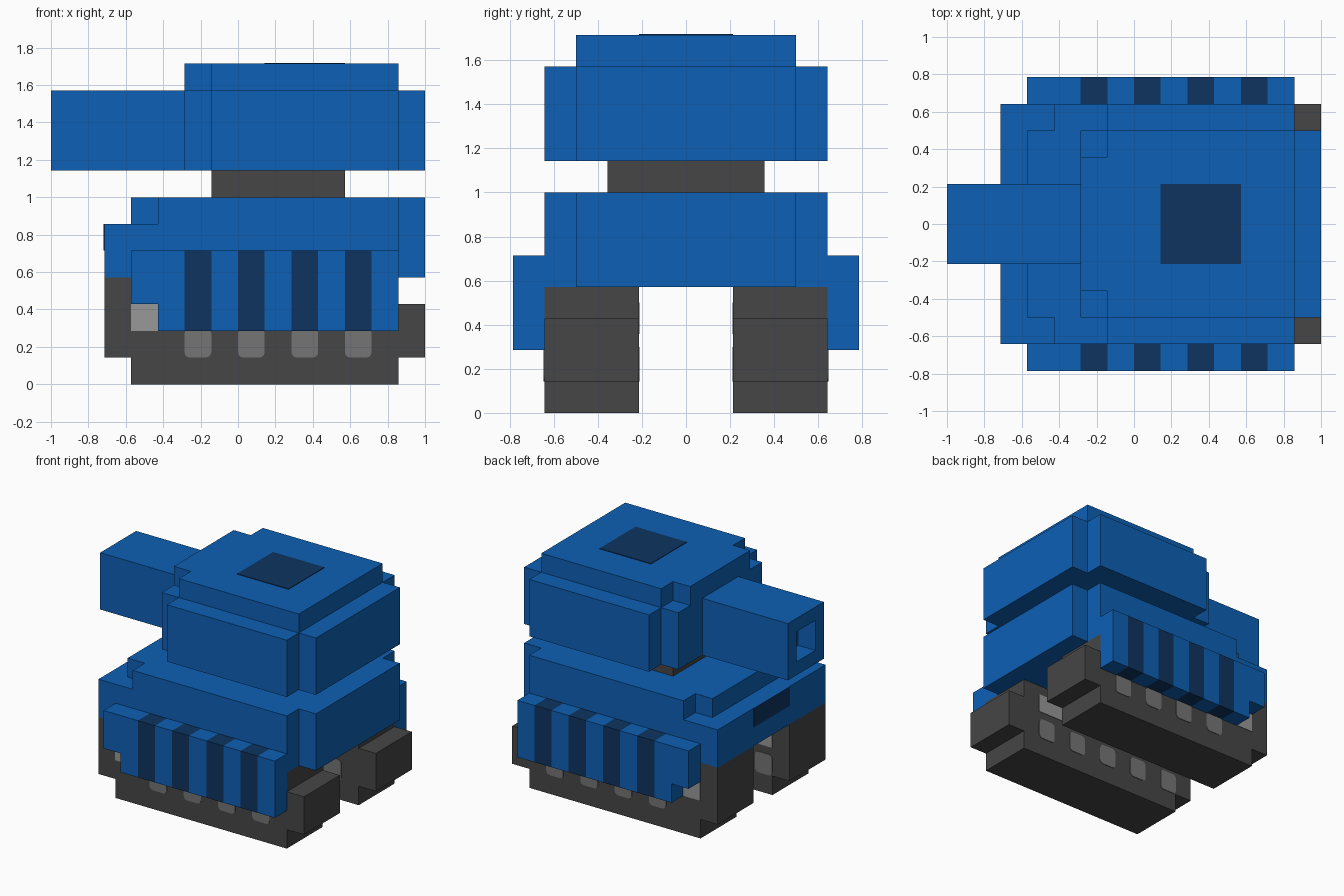
import bpy, bmesh

cube = bpy.data.objects.get("Cube")
if cube:
    bpy.data.objects.remove(cube, do_unlink=True)

U = 1 / 7          # one block of the model
PLATE = 0.03       # thickness of painted plates, in blocks


def material(name, rgb):
    lin = [((c / 255 + 0.055) / 1.055) ** 2.4 if c > 10 else c / 255 / 12.92 for c in rgb]
    m = bpy.data.materials.new(name)
    m.use_nodes = True
    m.diffuse_color = (*lin, 1)
    m.node_tree.nodes["Principled BSDF"].inputs["Base Color"].default_value = (*lin, 1)
    return m


BLUE = material("armour blue", (13, 96, 181))
NAVY = material("dark navy", (13, 52, 96))
DARK = material("track grey", (70, 70, 70))
WHEEL = material("wheel grey", (117, 117, 117))
LIGHT = material("light grey", (152, 152, 152))


def finish(name, bm, *mats):
    bmesh.ops.recalc_face_normals(bm, faces=bm.faces)
    bmesh.ops.scale(bm, vec=(U, U, U), verts=bm.verts)
    me = bpy.data.meshes.new(name)
    bm.to_mesh(me)
    bm.free()
    for m in mats:
        me.materials.append(m)
    ob = bpy.data.objects.new(name, me)
    bpy.context.collection.objects.link(ob)
    return ob


def prism(points, offset):
    """Extrude a closed outline along an offset vector."""
    bm = bmesh.new()
    face = bm.faces.new([bm.verts.new(p) for p in points])
    ext = bmesh.ops.extrude_face_region(bm, geom=[face])
    bmesh.ops.translate(bm, vec=offset, verts=[v for v in ext["geom"] if isinstance(v, bmesh.types.BMVert)])
    return bm


def box(x0, x1, y0, y1, z0, z1):
    return prism([(x0, y0, z0), (x1, y0, z0), (x1, y1, z0), (x0, y1, z0)], (0, 0, z1 - z0))


def slab(name, half, z0, z1, mat):
    """Flat layer whose plan is one half outline mirrored across the long axis."""
    plan = half + [(x, -y) for x, y in reversed(half)]
    return finish(name, prism([(x, y, z0) for x, y in plan], (0, 0, z1 - z0)), mat)


# Hull, neck and turret layers
tail = [(6, 4.5), (6, 3.5), (7, 3.5)]
slab("hull_lower", [(-5, 4.5)] + tail, 4, 6, BLUE)
slab("hull_upper", [(-4, 3.5), (-3, 3.5), (-3, 4.5)] + tail, 6, 7, BLUE)
slab("turret_neck", [(-1, 2.5), (4, 2.5)], 7, 8, DARK)
slab("turret_body", [(-2, 3.5), (-1, 3.5), (-1, 4.5)] + tail, 8, 11, BLUE)
slab("turret_roof", [(-2, 2.5), (-1, 2.5), (-1, 3.5), (6, 3.5)], 11, 12, BLUE)

# Painted hatch and front vision slot
finish("roof_hatch", box(1, 4, -1.5, 1.5, 12, 12 + PLATE), NAVY)
finish("vision_slot", box(-5 - PLATE, -5, -1.5, 1.5, 5, 6), NAVY)

# Gun barrel with a square bore
bm = box(-7, -2, -1.5, 1.5, 8, 11)
bmesh.ops.recalc_face_normals(bm, faces=bm.faces)
muzzle = min(bm.faces, key=lambda f: f.calc_center_median().x)
bmesh.ops.inset_region(bm, faces=[muzzle], thickness=1)
bmesh.ops.inset_region(bm, faces=[muzzle], thickness=0, depth=-1)
finish("gun_barrel", bm, BLUE)


def wheel(name, x, y0, y1):
    """Thin square wheel with rounded corners."""
    bm = box(x - 0.5, x + 0.5, y0, y1, 1, 2.1)
    edges = [e for e in bm.edges if abs(e.verts[0].co.y - e.verts[1].co.y) > 1e-4]
    bmesh.ops.bevel(bm, geom=edges, offset=0.2, segments=3, profile=0.5, affect='EDGES')
    finish(name, bm, WHEEL)


TRACK = [(-4, 0), (6, 0), (6, 1), (7, 1), (7, 3), (6, 3),
         (6, 4), (-5, 4), (-5, 1), (-4, 1)]

for side, s in (("left", -1), ("right", 1)):
    # The gun points to -x, so the sides are named by y
    side = "back" if s > 0 else "front"

    # Stepped track block
    finish(f"{side}_track", prism([(x, s * 1.5, z) for x, z in TRACK], (0, s * 3, 0)), DARK)

    # Side skirt, cut into slices with every other slice painted dark
    bm = prism([(x, s * 4.5, z) for x, z in
                [(-4, 3), (-3, 3), (-3, 2), (6, 2), (6, 5), (-4, 5)]], (0, s, 0))
    for x in range(-2, 6):
        bmesh.ops.bisect_plane(bm, geom=bm.verts[:] + bm.edges[:] + bm.faces[:],
                               plane_co=(x, 0, 0), plane_no=(1, 0, 0))
    for f in bm.faces:
        x = f.calc_center_median().x
        f.material_index = int(any(a < x < a + 1 for a in (-2, 0, 2, 4)))
    finish(f"{side}_skirt", bm, BLUE, NAVY)

    # Road wheels and upper roller bands on both faces of the track
    outer, inner = (s * 4.5, s * (4.5 + PLATE)), (s * (1.5 - PLATE), s * 1.5)
    for i, x in enumerate((4.5, 2.5, 0.5, -1.5, -3.5)):
        wheel(f"{side}_inner_wheel_{i + 1}", x, *inner)
        if i < 4:
            wheel(f"{side}_outer_wheel_{i + 1}", x, *outer)
    finish(f"{side}_outer_roller", box(-4, -3, *outer, 2, 3), LIGHT)
    finish(f"{side}_inner_roller", box(-4, 5, *inner, 2.5, 3.5), LIGHT)
